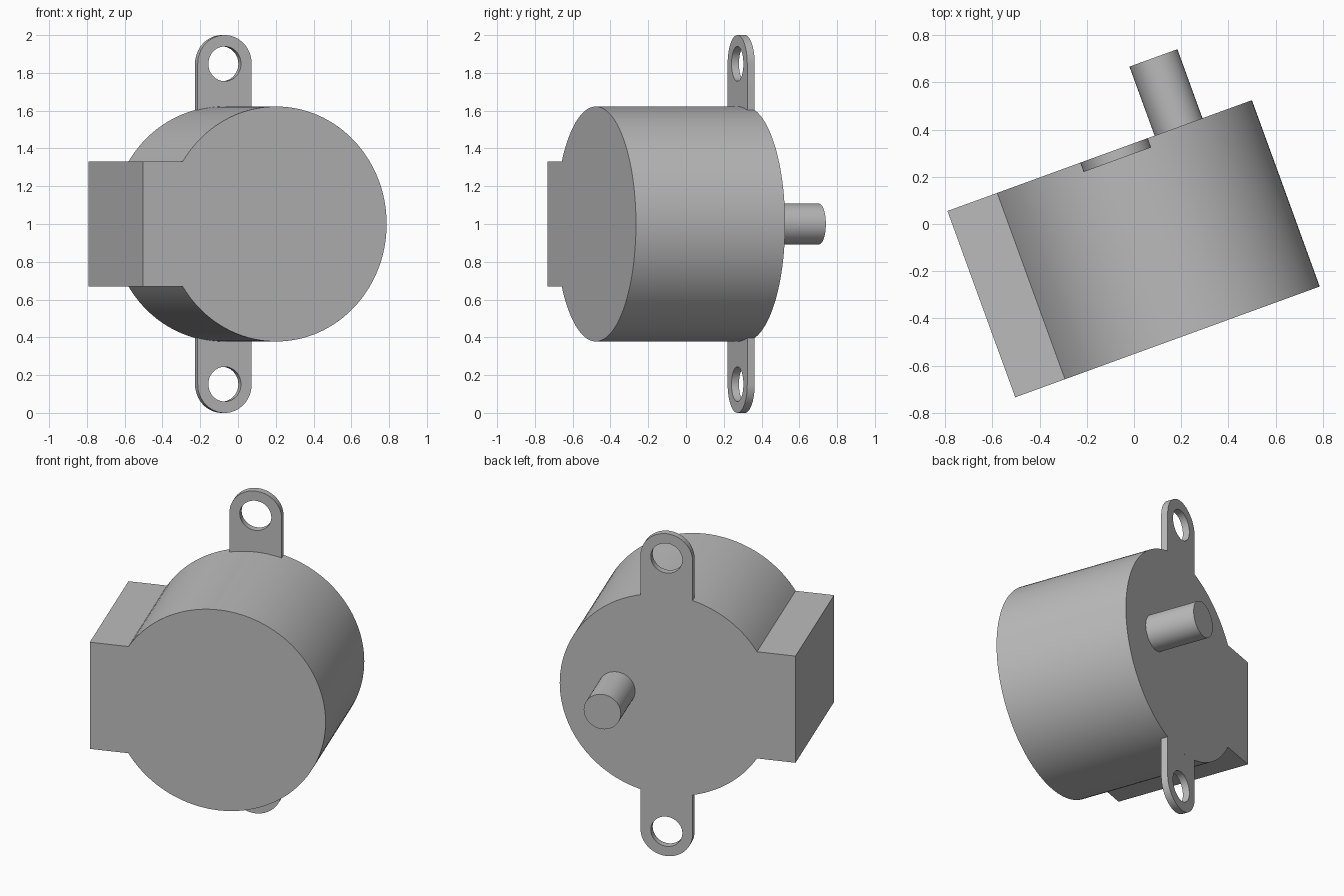
import bpy, bmesh
from math import sin, cos, asin, pi, radians

cube = bpy.data.objects.get("Cube")
if cube:
    bpy.data.objects.remove(cube, do_unlink=True)

TURN = radians(20)          # whole motor is turned about z
AXIS_U, AXIS_Z = 0.027, 1.0  # body axis in the turned frame
FRONT, BACK = -0.518, 0.322
BODY_R, TAB_R, HOLE_R, SHAFT_R = 0.622, 0.152, 0.092, 0.108
BOX_LEFT, BOX_HALF = -0.724, 0.331
TAB_RISE, TAB_THICK = 0.848, 0.042

metal = bpy.data.materials.new("plain grey metal")
metal.use_nodes = True
grey = (0.5, 0.5, 0.5, 1)
metal.diffuse_color = grey
metal.node_tree.nodes["Principled BSDF"].inputs["Base Color"].default_value = grey


def arc(cu, cz, r, start, end, steps, closed=False):
    count = steps if closed else steps + 1
    return [(cu + r * cos(start + (end - start) * i / steps),
             cz + r * sin(start + (end - start) * i / steps)) for i in range(count)]


def prism(name, loops, v0, v1):
    """Fill outline loops (later ones are holes) and extrude from v0 to v1."""
    bm = bmesh.new()
    edges = []
    for loop in loops:
        verts = [bm.verts.new((u, v0, z)) for u, z in loop]
        edges += [bm.edges.new((a, b)) for a, b in zip(verts, verts[1:] + verts[:1])]
    if len(loops) == 1:
        bm.faces.new(verts)
    else:
        bmesh.ops.triangle_fill(bm, use_beauty=True, use_dissolve=False, edges=edges)
    side = bmesh.ops.extrude_face_region(bm, geom=bm.faces[:], use_keep_orig=True)
    moved = [g for g in side["geom"] if isinstance(g, bmesh.types.BMVert)]
    bmesh.ops.translate(bm, verts=moved, vec=(0, v1 - v0, 0))
    bmesh.ops.recalc_face_normals(bm, faces=bm.faces[:])
    mesh = bpy.data.meshes.new(name)
    bm.to_mesh(mesh)
    bm.free()
    mesh.materials.append(metal)
    obj = bpy.data.objects.new(name, mesh)
    obj.rotation_euler.z = TURN
    bpy.context.collection.objects.link(obj)
    bpy.ops.object.select_all(action="DESELECT")
    obj.select_set(True)
    bpy.context.view_layer.objects.active = obj
    bpy.ops.object.shade_smooth_by_angle(angle=radians(30))
    return obj


# Round housing with the square terminal box on its right side, one outline
gap = asin(BOX_HALF / BODY_R)
housing = arc(AXIS_U, AXIS_Z, BODY_R, -pi + gap, pi - gap, 96)
housing += [(BOX_LEFT, AXIS_Z + BOX_HALF), (BOX_LEFT, AXIS_Z - BOX_HALF)]
prism("motor_housing", [housing], FRONT, BACK)

# Mounting tabs above and below, flush with the back and shaped to the housing
lean = asin(TAB_R / BODY_R)
for name, sign in (("upper_mounting_tab", 1), ("lower_mounting_tab", -1)):
    outline = arc(0, TAB_RISE, TAB_R, 0, pi, 32)
    outline += arc(0, 0, BODY_R, pi / 2 + lean, pi / 2 - lean, 8)
    hole = arc(0, TAB_RISE, HOLE_R, 0, 2 * pi, 48, closed=True)
    placed = [[(AXIS_U + u, AXIS_Z + sign * z) for u, z in loop] for loop in (outline, hole)]
    prism(name, placed, BACK - TAB_THICK, BACK)

# Off-centre output shaft at the back
prism("output_shaft", [arc(0.318, AXIS_Z, SHAFT_R, 0, 2 * pi, 48, closed=True)], BACK, 0.633)
